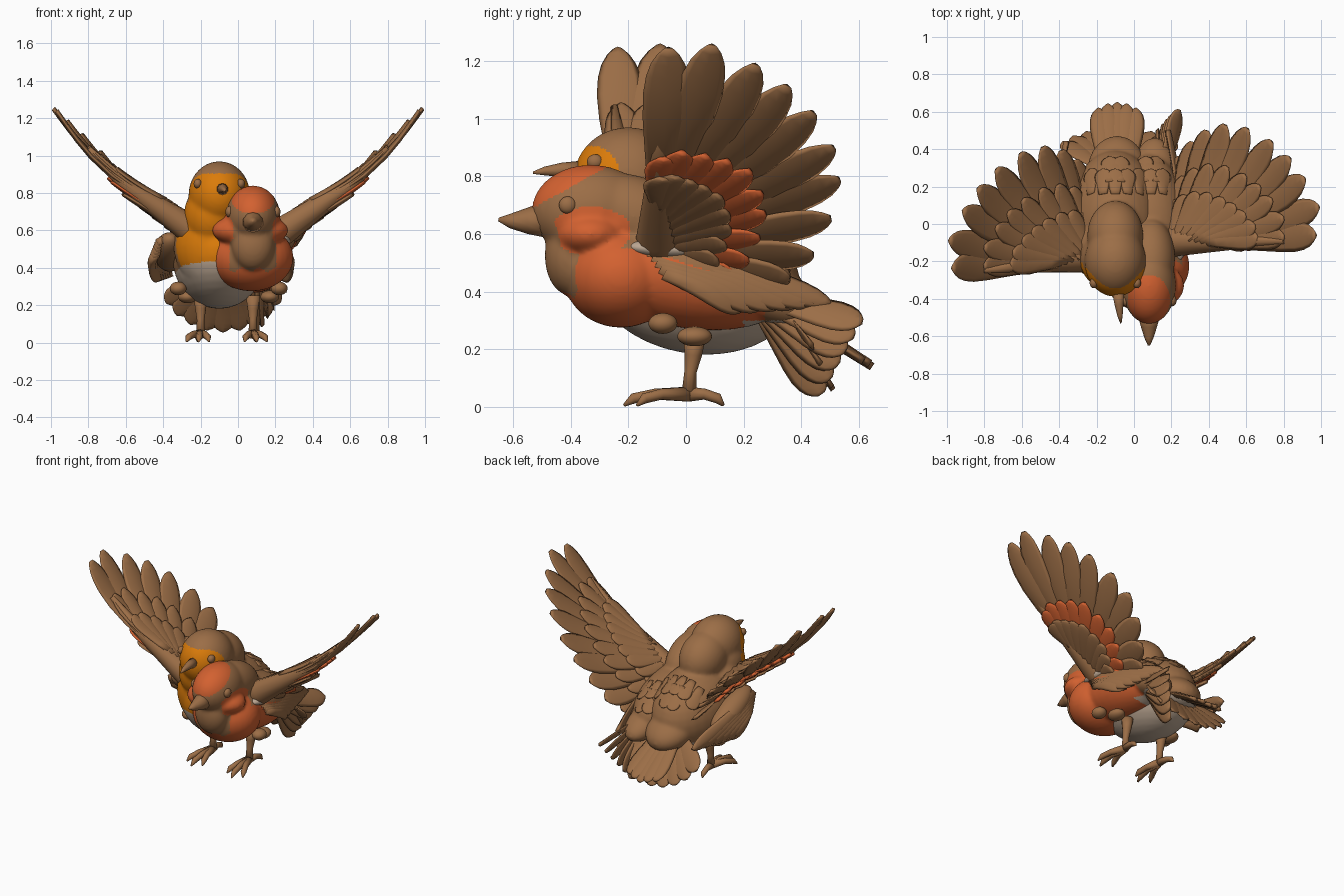
import bpy, bmesh, math
from mathutils import Vector, Matrix

cube = bpy.data.objects.get("Cube")
if cube:
    bpy.data.objects.remove(cube)


def material(name, rgb):
    m = bpy.data.materials.new(name)
    m.use_nodes = True
    m.diffuse_color = (*rgb, 1)
    m.node_tree.nodes["Principled BSDF"].inputs["Base Color"].default_value = (*rgb, 1)
    return m


BROWN, RED, ORANGE, PALE = range(4)
MATS = [material("plumage brown", (0.33, 0.155, 0.062)),
        material("breast red", (0.65, 0.12, 0.03)),
        material("face orange", (0.71, 0.20, 0.003)),
        material("belly pale grey", (0.52, 0.40, 0.30))]


def finish(name, bm):
    bmesh.ops.recalc_face_normals(bm, faces=bm.faces)
    me = bpy.data.meshes.new(name)
    bm.to_mesh(me)
    bm.free()
    for m in MATS:
        me.materials.append(m)
    me.polygons.foreach_set("use_smooth", [True] * len(me.polygons))
    ob = bpy.data.objects.new(name, me)
    bpy.context.collection.objects.link(ob)
    return ob


def ellipsoid(bm, centre, radii, tilt=0, col=BROWN):
    mat = (Matrix.Translation(centre) @ Matrix.Rotation(math.radians(tilt), 4, "X")
           @ Matrix.Diagonal((*radii, 1)))
    new = bmesh.ops.create_uvsphere(bm, u_segments=32, v_segments=18, radius=1, matrix=mat)
    for f in {f for v in new["verts"] for f in v.link_faces}:
        f.material_index = col


def skin(bm, rings, col):
    """Bridge rings of vertices and cap both ends."""
    n = len(rings[0])
    faces = [bm.faces.new((a[i], a[(i + 1) % n], b[(i + 1) % n], b[i]))
             for a, b in zip(rings, rings[1:]) for i in range(n)]
    faces += [bm.faces.new(rings[0]), bm.faces.new(rings[-1])]
    for f in faces:
        f.material_index = col


def feather(bm, base, tip, width, normal, col=BROWN, thick=0.011, bow=0.0, reach=1.0):
    """Flat blunt blade with a raised shaft, covering part of a bowed line from base to tip."""
    base, tip = Vector(base), Vector(tip)
    axis = tip - base
    side = axis.cross(Vector(normal)).normalized()
    up = side.cross(axis).normalized()
    rings = []
    for t in (0, 0.2, 0.4, 0.6, 0.75, 0.85, 0.92, 0.97, 1):
        end = max(0, (t - 0.68) / 0.32)
        w = width / 2 * min(1, 0.5 + 0.75 * t) * math.sqrt(max(0.05, 1 - end ** 2.6))
        mid = base + axis * t * reach + up * bow * math.sin(math.pi * t * reach)
        ring = []
        for k in range(8):
            a = k * math.pi / 4
            h = thick * math.sin(a) * (1.5 if k % 4 == 2 else 0.9) * (1 - 0.4 * t)
            ring.append(bm.verts.new(mid + side * w * math.cos(a) + up * h))
        rings.append(ring)
    skin(bm, rings, col)


def tube(bm, pts, radii, col=BROWN):
    pts = [Vector(p) for p in pts]
    rings = []
    for i, (p, r) in enumerate(zip(pts, radii)):
        d = (pts[min(i + 1, len(pts) - 1)] - pts[max(i - 1, 0)]).normalized()
        u = d.orthogonal().normalized() if abs(d.x) > 0.9 else d.cross(Vector((1, 0, 0))).normalized()
        v = d.cross(u)
        rings.append([bm.verts.new(p + (u * math.cos(a) + v * math.sin(a)) * r)
                      for a in (k * math.pi / 5 for k in range(10))])
    skin(bm, rings, col)


def blended_body(name, blobs, rule):
    """Merge ellipsoids into one soft form and colour its faces by rule."""
    bm = bmesh.new()
    for b in blobs:
        ellipsoid(bm, *b)
    ob = finish(name, bm)
    rm = ob.modifiers.new("merge", "REMESH")
    rm.mode, rm.voxel_size, rm.use_smooth_shade = "VOXEL", 0.010, True
    sm = ob.modifiers.new("soften", "SMOOTH")
    sm.factor, sm.iterations = 0.6, 12
    dg = bpy.context.evaluated_depsgraph_get()
    me = bpy.data.meshes.new_from_object(ob.evaluated_get(dg))
    ob.modifiers.clear()
    ob.data = me
    me.materials.clear()
    for m in MATS:
        me.materials.append(m)
    for p in me.polygons:
        p.material_index = rule(*p.center)
        p.use_smooth = True
    bpy.context.view_layer.update()
    return ob


# Standing bird: orange face, pale belly
def standing_colour(x, y, z):
    if z < 0.37 - 0.2 * y and z < 0.455 + 0.012 * math.sin(60 * x):
        return PALE
    if z > 0.75:
        arc = ((y + 0.33) / 0.1) ** 2 + ((z - 0.8) / 0.105) ** 2 < 1
        return ORANGE if arc or (y < -0.3 and z < 0.895) else BROWN
    return ORANGE if y < -0.19 - 0.1 * max(0, z - 0.55) else BROWN


standing = blended_body("standing_bird_body", [
    ((-0.10, 0.03, 0.45), (0.25, 0.37, 0.265), -10),
    ((-0.11, -0.13, 0.52), (0.235, 0.19, 0.25)),
    ((-0.13, -0.19, 0.68), (0.16, 0.16, 0.18)),
    ((-0.10, -0.20, 0.79), (0.165, 0.19, 0.18)),
    ((-0.10, -0.06, 0.75), (0.15, 0.19, 0.16), -25),
    ((-0.09, 0.28, 0.38), (0.16, 0.20, 0.11), -20)], standing_colour)


# Leaning bird: red forehead, cheeks and breast, brown beard
def leaning_colour(x, y, z):
    across = abs(x - 0.08)
    if y < -0.27 and z > 0.69 + 0.55 * (y + 0.53):
        return RED
    if ((y + 0.33) / 0.14) ** 2 + ((z - 0.61) / 0.085) ** 2 < 1 and across > 0.105:
        return RED
    if y < -0.36 and across < 0.125 and z > 0.39 + 0.012 * math.sin(70 * x):
        return BROWN
    if y > 0.2 and z < 0.30:
        return PALE
    return RED if y < 0.27 and z < 0.55 - 0.35 * max(0, y + 0.15) else BROWN


leaning = blended_body("leaning_bird_body", [
    ((0.08, 0.00, 0.46), (0.20, 0.38, 0.185), -10),
    ((0.072, -0.225, 0.455), (0.225, 0.20, 0.18)),
    ((0.08, -0.40, 0.525), (0.115, 0.09, 0.14)),
    ((0.065, -0.33, 0.60), (0.205, 0.14, 0.09)),
    ((0.08, -0.33, 0.68), (0.145, 0.205, 0.16)),
    ((0.09, -0.18, 0.66), (0.13, 0.22, 0.14), -20),
    ((0.11, 0.30, 0.37), (0.11, 0.17, 0.08), -20)], leaning_colour)

# Beaks
bm = bmesh.new()
tube(bm, [(-0.085, -0.36, 0.82), (-0.08, -0.43, 0.822), (-0.075, -0.49, 0.818), (-0.07, -0.53, 0.812)],
     [0.034, 0.025, 0.015, 0.004])
finish("standing_bird_beak", bm)
bm = bmesh.new()
tube(bm, [(0.08, -0.48, 0.65), (0.08, -0.55, 0.645), (0.08, -0.61, 0.645), (0.08, -0.65, 0.65)],
     [0.065, 0.045, 0.025, 0.006])
finish("leaning_bird_beak", bm)

# Eyes, tucked legs and pale shoulder patch
bm = bmesh.new()
for s in (-1, 1):
    ellipsoid(bm, (-0.10 + s * 0.115, -0.315, 0.85), (0.022, 0.028, 0.026))
    ellipsoid(bm, (0.08 + s * 0.125, -0.41, 0.70), (0.022, 0.03, 0.03))
finish("eyes", bm)
bm = bmesh.new()
for s in (-1, 1):
    ellipsoid(bm, (-0.05 + s * 0.27, -0.08, 0.29), (0.045, 0.05, 0.036))
    ellipsoid(bm, (-0.05 + s * 0.22, 0.03, 0.245), (0.05, 0.06, 0.034))
finish("tucked_legs", bm)
bm = bmesh.new()
ellipsoid(bm, (0.23, -0.08, 0.548), (0.055, 0.12, 0.032), -3, PALE)
finish("shoulder_patch", bm)

# Raised wings: flight feathers, upper coverts, red under coverts, lining
TIPS = [(0.97, -0.06), (0.985, 0.09), (0.91, 0.24), (0.83, 0.35), (0.73, 0.44),
        (0.60, 0.51), (0.48, 0.53), (0.38, 0.50), (0.30, 0.44), (0.23, 0.36)]


def wing_point(x, y, s, sag=0.0):
    z = (0.40 + 0.865 * x + 0.1 * (1 - x) * (0.2 - y)
         - 1.8 * max(0, 0.43 - x) * max(0, y) - sag)
    return Vector((s * x, y if s > 0 else y - 0.06 - 0.12 * x, z))


LAYERS = [(1.0, 0.0, 0.165, BROWN), (0.66, 0.022, 0.13, BROWN), (0.42, 0.04, 0.12, BROWN),
          (0.60, -0.026, 0.125, RED), (0.40, -0.045, 0.13, BROWN)]
for s, name in ((1, "raised_wing_left"), (-1, "raised_wing_right")):
    bm = bmesh.new()
    n = Vector((-0.65 * s, 0, 0.75))
    for share, lift, width, col in LAYERS:
        for i, (tx, ty) in enumerate(TIPS):
            r = share * (0.62 + 0.09 * min(i, 4)) if lift < 0 else share
            base = wing_point(0.42 - 0.03 * i, -0.09, s, 0.05 - 0.005 * i)
            feather(bm, base + n * lift, wing_point(tx, ty, s) + n * (lift - 0.002 * i),
                    width, n, col, thick=0.014, bow=-0.055 + 0.004 * i, reach=r)
    arm = [wing_point(x, -0.09, s, sag) for x, sag in
           ((0.1, 0), (0.25, 0.035), (0.42, 0.06), (0.6, 0.09), (0.8, 0.06))]
    tube(bm, arm, [0.10, 0.08, 0.06, 0.04, 0.016])
    finish(name, bm)

# Folded wings
for s, name, back in ((1, "folded_wing_left", 0.50), (-1, "folded_wing_right", 0.44)):
    bm = bmesh.new()
    cx = -0.09
    ellipsoid(bm, (cx + s * 0.275, 0.02, 0.485), (0.085, 0.21, 0.075), -22)
    for i in range(6):
        base = (cx + s * (0.325 + 0.006 * i), -0.15 + 0.015 * i, 0.545 - 0.016 * i)
        tip = (cx + s * (0.27 + 0.012 * i), back - 0.06 * i, 0.36 - 0.004 * i)
        feather(bm, base, tip, 0.10, (s, 0.1, 0.3), thick=0.018, bow=0.03)
    finish(name, bm)

# Tails: a wide drooping fan, a trailing one and a side fan
bm = bmesh.new()
for i in range(9):
    a = math.radians(-60 + 15 * i)
    root = Vector((-0.08 + 0.05 * math.sin(a), 0.27, 0.36))
    tip = Vector((-0.08 + 0.35 * math.sin(a), 0.36 + 0.15 * math.cos(a), 0.37 - 0.31 * math.cos(a)))
    feather(bm, root, tip, 0.14, (0, 0.85, 0.5), bow=0.01)
finish("drooping_tail_fan", bm)
bm = bmesh.new()
for i in range(5):
    k = i / 2 - 1
    feather(bm, (-0.09 + 0.05 * k, 0.24, 0.40), (-0.09 + 0.10 * k, 0.645 - 0.03 * k * k, 0.14 + 0.02 * abs(k)),
            0.12, (0, 0.5, 0.85), thick=0.016)
finish("trailing_tail", bm)
bm = bmesh.new()
for i in range(6):
    feather(bm, (0.11 + 0.008 * i, 0.26, 0.34 + 0.008 * i),
            (0.10 + 0.028 * i, 0.47 + 0.028 * i, 0.045 + 0.05 * i),
            0.13, (0.8, -0.2, 0.14 * i), thick=0.014)
finish("side_tail_fan", bm)

# Overlapping feathers laid on the backs
bm = bmesh.new()
for body, cx, rows in ((standing, -0.1, 4), (leaning, 0.09, 4)):
    for r in range(rows):
        for c in range(-2, 3):
            pts = []
            for dy in (0, 0.13):
                x = cx + (c + 0.5 * (r % 2)) * 0.065 * (1 - 0.06 * r)
                hit, loc, nor, _ = body.ray_cast((x, 0.16 + 0.065 * r + dy, 2), (0, 0, -1))
                if hit:
                    pts.append((loc + nor * (0.001 + 0.03 * dy), nor))
            if len(pts) == 2 and pts[0][1].z > 0.35 and (pts[0][0] - pts[1][0]).length < 0.18:
                feather(bm, pts[0][0], pts[1][0], 0.095, pts[1][1], thick=0.008)
finish("back_feathers", bm)

# Standing legs and toes
for x, name in ((0.08, "leg_left"), (-0.20, "leg_right")):
    bm = bmesh.new()
    out = 1 if x > 0 else -1
    tube(bm, [(x, 0.03, 0.25), (x, 0.025, 0.18), (x, 0.015, 0.12), (x, 0.01, 0.04)],
         [0.04, 0.03, 0.021, 0.026])
    for dx, y in ((-0.06, -0.17), (0.005, -0.215), (0.06, -0.17), (0.0, 0.13)):
        dx += 0.015 * out
        tube(bm, [(x, 0.01, 0.045), (x + dx * 0.5, y * 0.5, 0.045),
                  (x + dx * 0.85, y * 0.85, 0.03), (x + dx, y, 0.006)],
             [0.026, 0.019, 0.018, 0.005])
    finish(name, bm)
